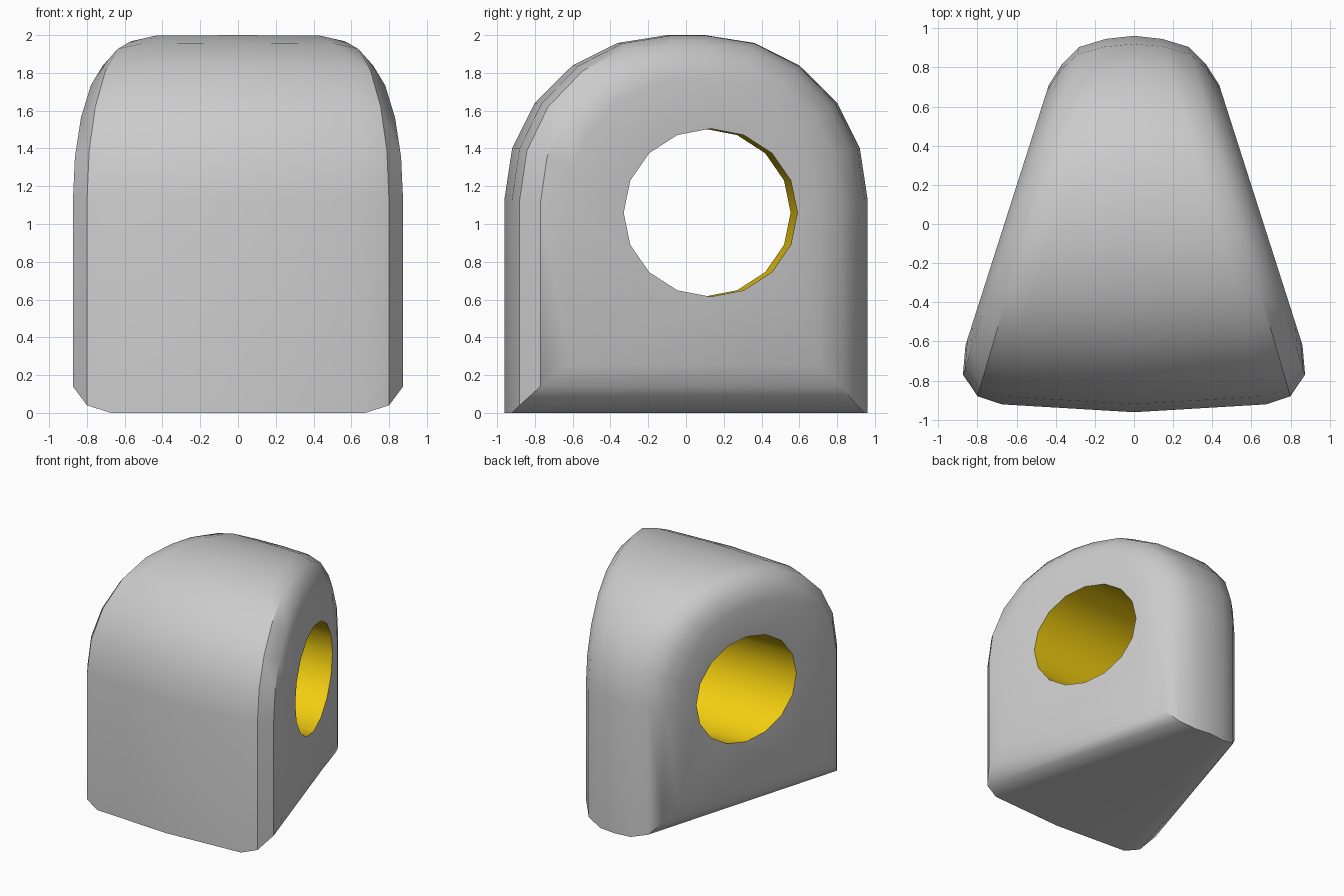
import bpy, bmesh
from math import sin, cos, pi, radians, atan2

if "Cube" in bpy.data.objects:
    bpy.data.objects.remove(bpy.data.objects["Cube"])

# Half-sections from the middle outward:
# (x at y=0, x slope along y, y centre, y radius, z radius, bottom z)
SECTIONS = [
    (0.000, 0.000, 0.000, 0.962, 0.960, 0.00),
    (0.412, -0.284, 0.012, 0.934, 0.957, 0.00),
    (0.543, -0.291, 0.012, 0.893, 0.927, 0.04),
    (0.628, -0.320, 0.025, 0.795, 0.835, 0.14),
    (0.663, -0.320, 0.045, 0.665, 0.725, 0.25),
]
# Half of the arch outline at unit size
ARCH = [(1, 0.09), (0.957, 0.375), (0.832, 0.625),
        (0.625, 0.832), (0.375, 0.957), (0.104, 1)]
ARCH = ARCH + [(-y, z) for y, z in reversed(ARCH)]
ARCH_Z = 1.04
HOLE_Z = 1.06
HOLE_SIDES = 16

bm = bmesh.new()


def arch_ring(section, side):
    """Arch-shaped ring of vertices; x tapers toward the back."""
    x0, slope, yc, ry, rz, bottom = section
    pts = [(yc + ry * y, ARCH_Z + rz * z) for y, z in ARCH]
    pts = [(pts[0][0], bottom)] + pts + [(pts[-1][0], bottom)]
    return [bm.verts.new((side * (x0 + slope * y), y, z)) for y, z in pts]


def hole_centre(side):
    return 0.112 + 0.018 * side


def hole_ring(side):
    """Hole outline lying on the sloping side face."""
    x0, slope = SECTIONS[-1][:2]
    ring = []
    for i in range(HOLE_SIDES):
        a = 2 * pi * i / HOLE_SIDES
        y = hole_centre(side) + 0.46 * cos(a)
        z = HOLE_Z + 0.445 * sin(a)
        ring.append(bm.verts.new((side * (x0 + slope * y), y, z)))
    return ring


def loft(a, b, material=0):
    n = len(a)
    for i in range(n):
        j = (i + 1) % n
        bm.faces.new((a[i], a[j], b[j], b[i])).material_index = material


def fill_between(outer, inner, yc):
    """Zip two rings with triangles, walking round the hole centre."""
    def ordered(ring):
        pairs = [(atan2(v.co.z - HOLE_Z, v.co.y - yc) % (2 * pi), v) for v in ring]
        pairs.sort(key=lambda p: p[0])
        return pairs + [(pairs[0][0] + 2 * pi, pairs[0][1])]
    a, b = ordered(outer), ordered(inner)
    i = j = 0
    while i < len(a) - 1 or j < len(b) - 1:
        if j == len(b) - 1 or (i < len(a) - 1 and a[i + 1][0] < b[j + 1][0]):
            bm.faces.new((a[i][1], a[i + 1][1], b[j][1]))
            i += 1
        else:
            bm.faces.new((a[i][1], b[j + 1][1], b[j][1]))
            j += 1


# Rounded outer shell, left to right
rings = [arch_ring(s, -1) for s in reversed(SECTIONS[1:])]
rings += [arch_ring(s, 1) for s in SECTIONS]
for a, b in zip(rings, rings[1:]):
    loft(a, b)

# Yellow hole wall, and the side faces around it
holes = [hole_ring(-1), hole_ring(1)]
loft(holes[0], holes[1], 1)
fill_between(rings[0], holes[0], hole_centre(-1))
fill_between(rings[-1], holes[1], hole_centre(1))
bmesh.ops.recalc_face_normals(bm, faces=bm.faces[:])

mesh = bpy.data.meshes.new("wedge_block")
bm.to_mesh(mesh)
bm.free()
block = bpy.data.objects.new("wedge_block", mesh)
bpy.context.collection.objects.link(block)

yellow = bpy.data.materials.new("yellow")
yellow.diffuse_color = (0.9, 0.62, 0.005, 1)
yellow.use_nodes = True
yellow.node_tree.nodes["Principled BSDF"].inputs["Base Color"].default_value = yellow.diffuse_color
mesh.materials.append(None)
mesh.materials.append(yellow)

bpy.context.view_layer.objects.active = block
block.select_set(True)
bpy.ops.object.shade_smooth_by_angle(angle=radians(36))
